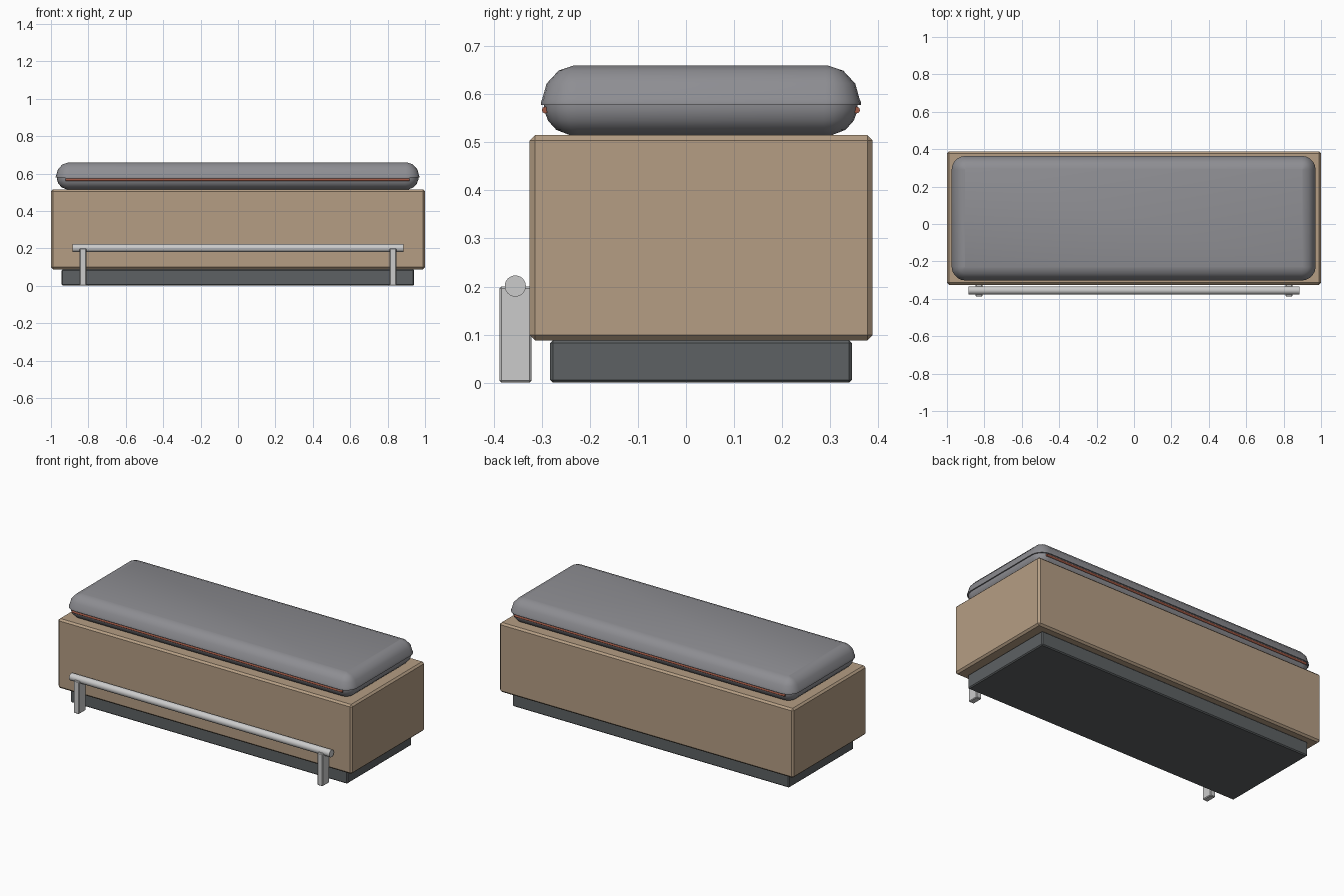
import bpy, bmesh, math
from math import radians

if "Cube" in bpy.data.objects:
    bpy.data.objects.remove(bpy.data.objects["Cube"])


def material(name, rgb):
    m = bpy.data.materials.new(name)
    m.diffuse_color = (*rgb, 1)
    m.use_nodes = True
    m.node_tree.nodes["Principled BSDF"].inputs["Base Color"].default_value = m.diffuse_color
    return m


TAN = material("tan_panel", (0.46, 0.34, 0.23))
DARK = material("dark_plinth", (0.11, 0.12, 0.125))
FABRIC = material("grey_fabric", (0.27, 0.27, 0.29))
RED = material("rust_piping", (0.35, 0.10, 0.06))
METAL = material("light_metal", (0.55, 0.56, 0.58))


def add_object(name, bm, mat, angle=30):
    bmesh.ops.recalc_face_normals(bm, faces=bm.faces)
    me = bpy.data.meshes.new(name)
    bm.to_mesh(me)
    bm.free()
    me.materials.append(mat)
    ob = bpy.data.objects.new(name, me)
    bpy.context.collection.objects.link(ob)
    if angle:
        bpy.ops.object.select_all(action='DESELECT')
        ob.select_set(True)
        bpy.context.view_layer.objects.active = ob
        bpy.ops.object.shade_smooth_by_angle(angle=radians(angle))
    return ob


def box(name, lo, hi, bevel, mat):
    bm = bmesh.new()
    bmesh.ops.create_cube(bm, size=1)
    for v in bm.verts:
        v.co = [(a + b) / 2 + c * (b - a) for a, b, c in zip(lo, hi, v.co)]
    bmesh.ops.bevel(bm, geom=bm.edges[:], offset=bevel, segments=1,
                    affect='EDGES', profile=0.5)
    return add_object(name, bm, mat, 0)


def rod(name, centre, length, radius, sides, mat):
    bm = bmesh.new()
    bmesh.ops.create_cone(bm, cap_ends=True, segments=sides,
                          radius1=radius, radius2=radius, depth=length)
    for v in bm.verts:
        x, y, z = v.co
        v.co = (centre[0] + z, centre[1] + x, centre[2] + y)
    return add_object(name, bm, mat, 50)


def pad(name, centre, half, corner, profile, mat, steps=5):
    """Loft of rounded rectangles; profile holds (inset, z) pairs."""
    bm = bmesh.new()
    rings = []
    for inset, z in profile:
        r = max(corner - inset, 0.004)
        hx, hy = half[0] - inset - r, half[1] - inset - r
        ring = []
        for q, (sx, sy) in enumerate([(1, 1), (-1, 1), (-1, -1), (1, -1)]):
            for i in range(steps + 1):
                a = (q + i / steps) * math.pi / 2
                ring.append(bm.verts.new((centre[0] + sx * hx + r * math.cos(a),
                                          centre[1] + sy * hy + r * math.sin(a), z)))
        rings.append(ring)
    n = len(rings[0])
    for a, b in zip(rings, rings[1:]):
        for i in range(n):
            j = (i + 1) % n
            bm.faces.new((a[i], a[j], b[j], b[i]))
    bm.faces.new(rings[0][::-1])
    bm.faces.new(rings[-1])
    return add_object(name, bm, mat, 40)


# Plinth and bench body
box("plinth", (-0.943, -0.283, 0.0), (0.941, 0.345, 0.088), 0.006, DARK)
box("bench_body", (-1, -0.325, 0.088), (1, 0.388, 0.515), 0.011, TAN)

# Cushion in two halves, meeting at a small lip
C = (-0.002, 0.031)
pad("cushion_lower", C, (0.966, 0.326), 0.07,
    [(0.053, 0.515), (0.025, 0.526), (0.008, 0.545), (0, 0.567), (0, 0.58)], FABRIC)
pad("cushion_upper", C, (0.973, 0.333), 0.074,
    [(0, 0.578), (0, 0.583), (0.003, 0.59), (0.012, 0.622), (0.037, 0.649),
     (0.07, 0.66)], FABRIC)

# Piping along the long cushion seams
for side, y in (("front", -0.293), ("back", 0.355)):
    rod(side + "_piping", (-0.002, y, 0.567), 1.84, 0.007, 8, RED)

# Foot rail and its posts
rod("foot_rail", (0, -0.355, 0.201), 1.77, 0.022, 24, METAL)
for side, s in (("left", -1), ("right", 1)):
    box(side + "_rail_post", (s * 0.829 - 0.018, -0.388, 0.0),
        (s * 0.829 + 0.018, -0.321, 0.2), 0.004, METAL)
